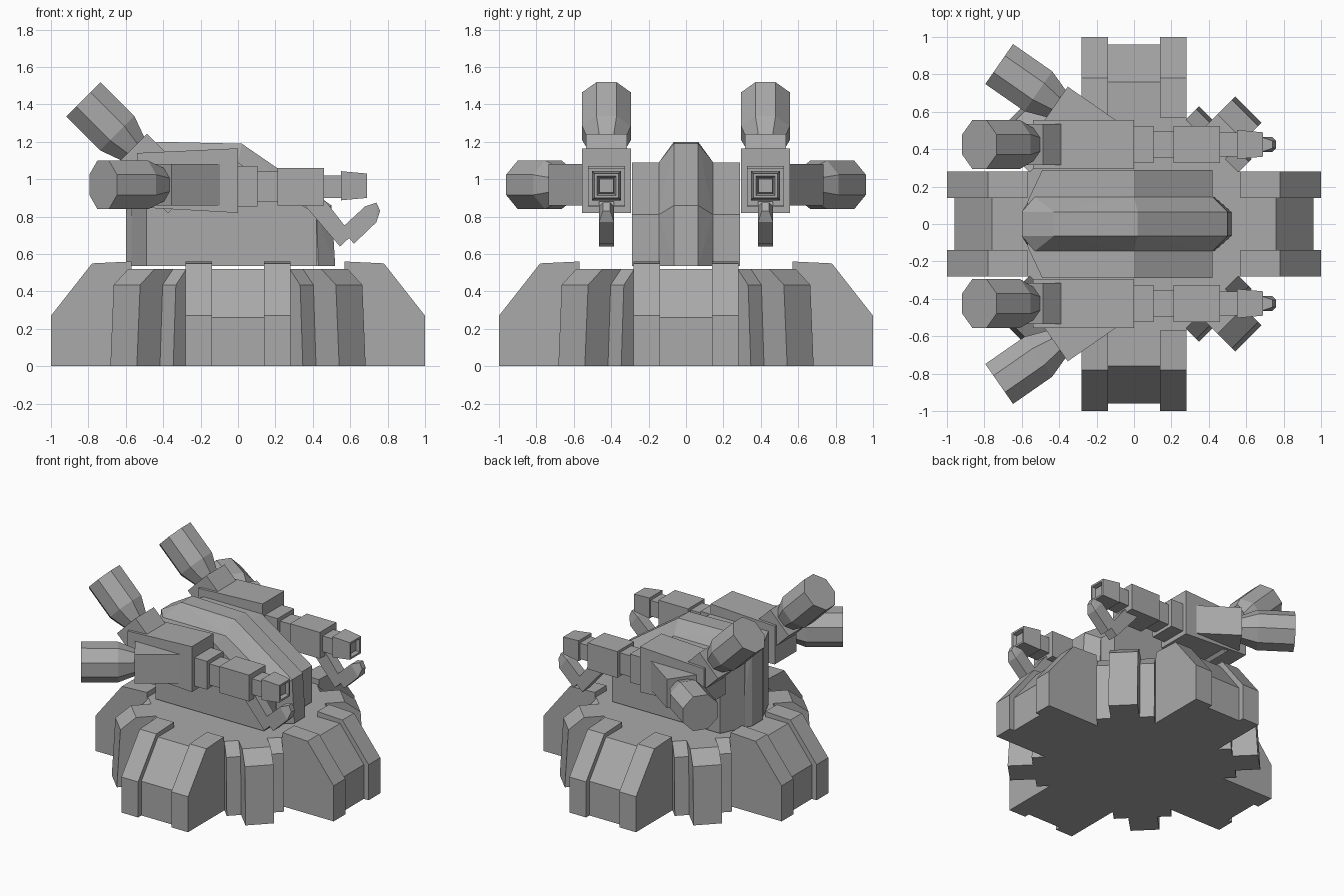
import bpy, bmesh, math
from mathutils import Vector, Matrix

cube = bpy.data.objects.get("Cube")
if cube:
    bpy.data.objects.remove(cube, do_unlink=True)

grey = bpy.data.materials.new("plain grey")
grey.use_nodes = True
grey.diffuse_color = (0.4, 0.4, 0.4, 1)
grey.node_tree.nodes["Principled BSDF"].inputs["Base Color"].default_value = (0.4, 0.4, 0.4, 1)


def hull(name, points, matrix=Matrix(), recess=False):
    """Flat-faced convex solid; recess sinks a stepped bore into its +x face."""
    bm = bmesh.new()
    for p in points:
        bm.verts.new(matrix @ Vector(p))
    out = bmesh.ops.convex_hull(bm, input=bm.verts)
    spare = [g for g in out["geom_interior"] if isinstance(g, bmesh.types.BMVert)]
    bmesh.ops.delete(bm, geom=spare, context='VERTS')
    bmesh.ops.dissolve_limit(bm, angle_limit=0.01, verts=bm.verts, edges=bm.edges)
    bmesh.ops.recalc_face_normals(bm, faces=bm.faces)
    if recess:
        bm.normal_update()
        face = max(bm.faces, key=lambda f: f.normal.x)
        for thickness, depth in ((0.02, 0), (0.015, -0.04), (0.005, 0.02)):
            bmesh.ops.inset_region(bm, faces=[face], thickness=thickness, depth=depth)
    mesh = bpy.data.meshes.new(name)
    bm.to_mesh(mesh)
    bm.free()
    mesh.materials.append(grey)
    obj = bpy.data.objects.new(name, mesh)
    bpy.context.collection.objects.link(obj)
    return obj


def slab(name, profile, y0, y1, matrix=Matrix()):
    """Extrude an (x, z) profile between two y values."""
    return hull(name, [(x, y, z) for x, z in profile for y in (y0, y1)], matrix)


def box_points(x0, x1, y0, y1, z0, z1):
    return [(x, y, z) for x in (x0, x1) for y in (y0, y1) for z in (z0, z1)]


# Base: four wide legs with raised rails, four stepped diagonal legs
for i in range(4):
    turn = Matrix.Rotation(i * math.pi / 2, 4, 'Z')
    diagonal = Matrix.Rotation((i + 0.5) * math.pi / 2, 4, 'Z')
    slab(f"leg_root_{i}", [(0, 0), (0.6, 0), (0.6, 0.52), (0, 0.52)], -0.28, 0.28, turn)
    slab(f"leg_{i}", [(0, 0), (0.96, 0), (0.96, 0.26), (0.76, 0.52), (0, 0.52)], -0.15, 0.15, turn)
    rail = [(0.57, 0), (1, 0), (1, 0.27), (0.78, 0.55), (0.57, 0.56)]
    slab(f"leg_rail_a_{i}", rail, 0.14, 0.28, turn)
    slab(f"leg_rail_b_{i}", rail, -0.28, -0.14, turn)
    slab(f"diagonal_leg_{i}", [(0, 0), (0.865, 0), (0.84, 0.435), (0.73, 0.52), (0, 0.52)],
         -0.1, 0.1, diagonal)
    slab(f"diagonal_shoulder_{i}", [(0, 0), (0.69, 0), (0.67, 0.435), (0.59, 0.52), (0, 0.52)],
         -0.2, 0.2, diagonal)

# Turret body, wide and sloping at the nose
body = []
for s in (-1, 1):
    body += [(x, s * 0.29, z) for x, z in
             ((-0.49, 0.535), (-0.49, 1.09), (0, 1.09), (0.42, 0.81), (0.42, 0.535))]
    body += [(-0.57, s * 0.12, 0.535), (-0.57, s * 0.12, 1.09)]
hull("turret_body", body)

# Chamfered central spine
spine = []
for s in (-1, 1):
    spine += [(x, s * 0.065, z) for x, z in
              ((-0.6, 0.535), (-0.6, 1.1), (-0.43, 1.2), (0.02, 1.19), (0.5, 0.86), (0.52, 0.535))]
    spine += [(x, s * 0.145, z) for x, z in
              ((-0.55, 0.535), (-0.53, 1.09), (0, 1.09), (0.42, 0.81), (0.43, 0.535))]
hull("turret_spine", spine)


def thruster(name, joint, axis):
    """Square pod with a tapered eight-sided nozzle along an axis."""
    frame = Matrix.Translation(joint) @ Vector(axis).to_track_quat('Z', 'Y').to_matrix().to_4x4()
    hull(name + "_pod", box_points(-0.11, 0.11, -0.11, 0.11, -0.38, 0), frame)
    rings = []
    for radius, height in ((0.085, -0.01), (0.13, 0.115), (0.13, 0.37)):
        r = radius / math.cos(math.pi / 8)
        for k in range(8):
            a = (k + 0.5) * math.pi / 4
            rings.append((r * math.cos(a), r * math.sin(a), height))
    hull(name + "_nozzle", rings, frame)


# Gun assemblies, mirrored across the spine
for side, s in (("front", -1), ("back", 1)):
    y = s * 0.425
    case = [(x, y + w * 0.13, z) for w in (-1, 1) for x, z in
            ((-0.54, 0.85), (-0.54, 1.14), (0, 0.82), (0, 1.165))]
    hull(side + "_gun_housing", case)
    # Barrel segments: start, end, half width, bottom, top
    segments = [("collar", -0.02, 0.105, 0.1, 0.855, 1.07),
                ("neck", 0.1, 0.22, 0.07, 0.88, 1.04),
                ("sleeve", 0.21, 0.46, 0.1, 0.86, 1.06),
                ("barrel", 0.45, 0.56, 0.065, 0.9, 1.02)]
    for part, x0, x1, w, z0, z1 in segments:
        hull(f"{side}_gun_{part}", box_points(x0, x1, y - w, y + w, z0, z1))
    muzzle = [(x, y + a * w, 0.965 + b * w) for x, w in ((0.55, 0.078), (0.69, 0.065))
              for a in (-1, 1) for b in (-1, 1)]
    hull(side + "_gun_muzzle", muzzle, recess=True)
    # Small lower gun on an angled arm
    slab(side + "_lower_arm", [(0.34, 0.88), (0.47, 0.88), (0.61, 0.7), (0.545, 0.64)],
         y - 0.04, y + 0.04)
    tip = [(x, y + w * 0.04, z) for w in (-1, 1) for x, z in
           ((0.55, 0.735), (0.62, 0.655), (0.74, 0.77), (0.68, 0.855))]
    tip += [(x, y + w * 0.02, z) for w in (-1, 1) for x, z in ((0.76, 0.83), (0.74, 0.875))]
    hull(side + "_lower_gun", tip)
    # One thruster angled outwards, one angled up
    thruster(side + "_side_thruster", (-0.417, s * 0.644, 0.97), (-0.82, s * 0.57, 0))
    thruster(side + "_upper_thruster", (-0.565, y, 1.165), (-0.707, 0, 0.707))
